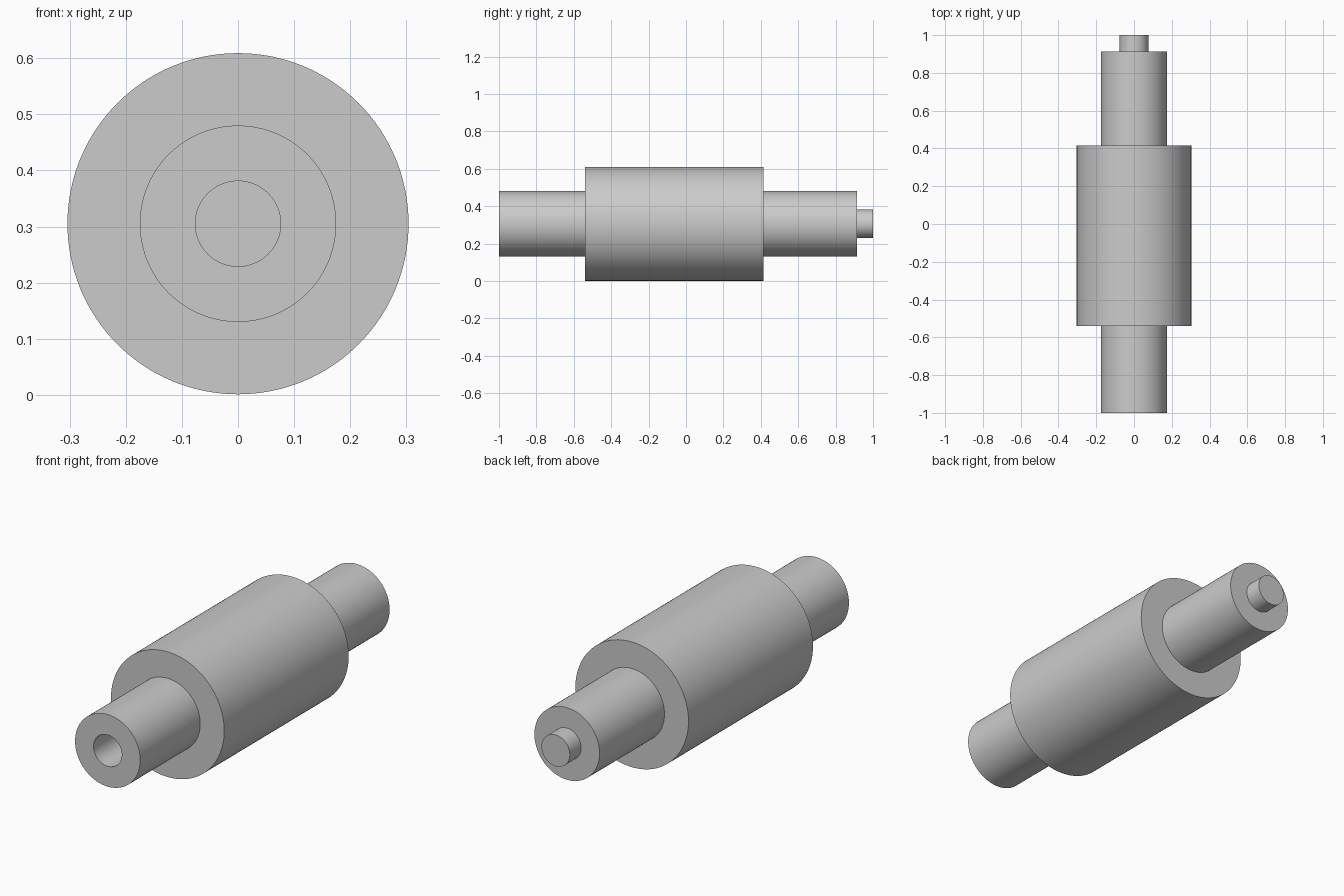
import bpy, bmesh, math

if "Cube" in bpy.data.objects:
    bpy.data.objects.remove(bpy.data.objects["Cube"])

SIDES = 128
AXIS_Z = 0.305

# One flat grey for the whole turned part
grey = bpy.data.materials.new("plain_grey")
grey.diffuse_color = (0.6, 0.6, 0.6, 1.0)
grey.use_nodes = True
grey.node_tree.nodes["Principled BSDF"].inputs["Base Color"].default_value = grey.diffuse_color


def lathe(name, profile):
    """Turn (radius, y) points around the y axis, closing both ends with a disc."""
    bm = bmesh.new()
    rings = []
    for r, y in profile:
        rings.append([bm.verts.new((r * math.cos(a), y, r * math.sin(a) + AXIS_Z))
                      for a in (2 * math.pi * i / SIDES for i in range(SIDES))])
    for a, b in zip(rings, rings[1:]):
        for i in range(SIDES):
            j = (i + 1) % SIDES
            bm.faces.new((a[i], a[j], b[j], b[i]))
    bm.faces.new(rings[0])
    bm.faces.new(rings[-1])
    bmesh.ops.recalc_face_normals(bm, faces=bm.faces[:])
    mesh = bpy.data.meshes.new(name)
    bm.to_mesh(mesh)
    bm.free()
    mesh.materials.append(grey)
    obj = bpy.data.objects.new(name, mesh)
    bpy.context.collection.objects.link(obj)
    bpy.context.view_layer.objects.active = obj
    obj.select_set(True)
    bpy.ops.object.shade_smooth_by_angle(angle=math.radians(30))
    return obj


# Stepped roller: blind bore, front journal, wide drum, back journal, end pin
BORE, JOURNAL, DRUM, PIN = 0.076, 0.175, 0.304, 0.076
lathe("stepped_roller", [
    (BORE, -0.5), (BORE, -1.0),
    (JOURNAL, -1.0), (JOURNAL, -0.54),
    (DRUM, -0.54), (DRUM, 0.415),
    (JOURNAL, 0.415), (JOURNAL, 0.913),
    (PIN, 0.913), (PIN, 1.0),
])
